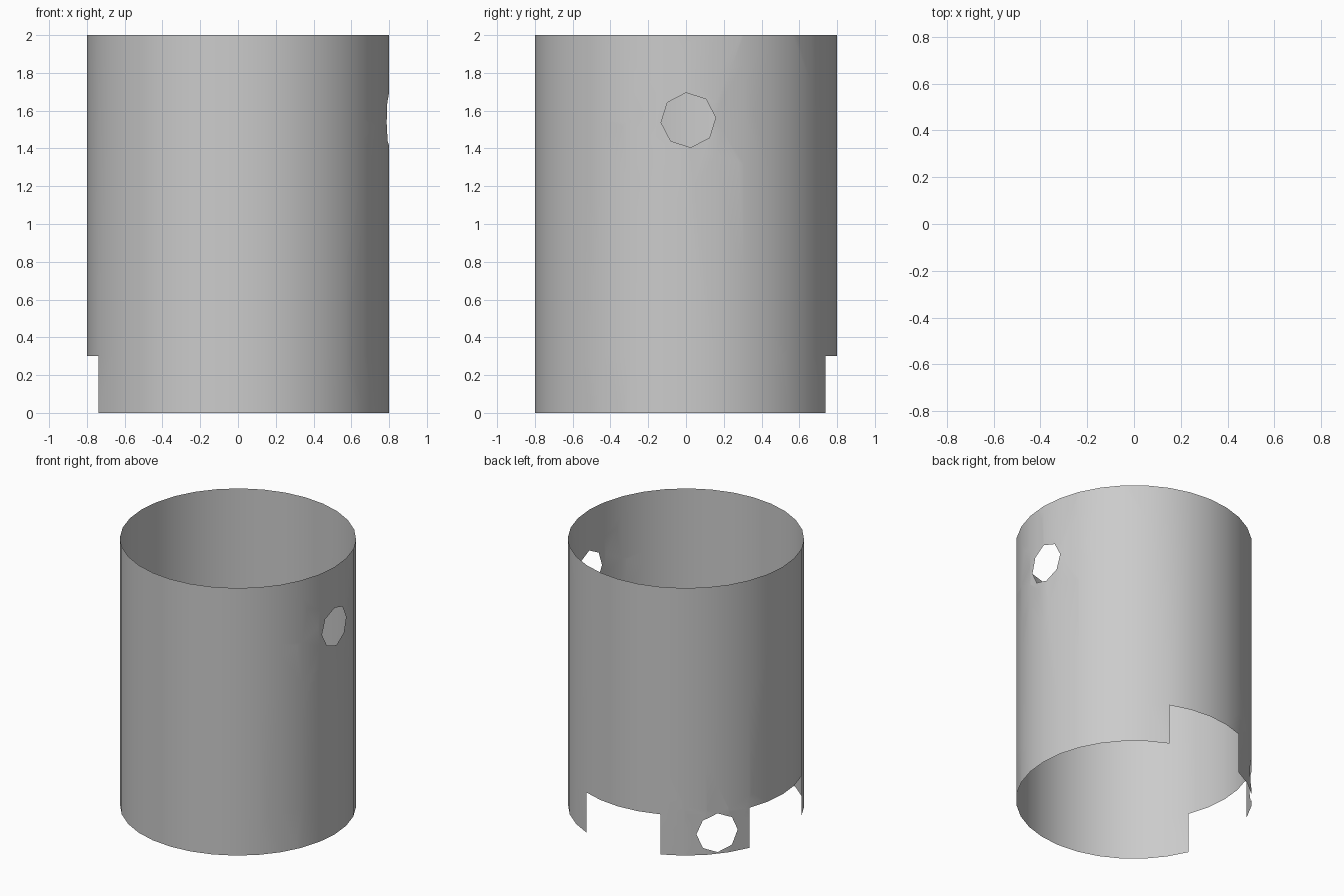
import bpy, bmesh, math
from mathutils import Vector

if "Cube" in bpy.data.objects:
    bpy.data.objects.remove(bpy.data.objects["Cube"])

R, H, N, NOTCH = 0.8, 2.0, 32, 0.3
STEP = 2 * math.pi / N

bm = bmesh.new()

# Open single-skin tube, with two four-segment notches in the bottom edge
levels = [0, NOTCH, H]
rings = [[bm.verts.new((R * math.cos(i * STEP), R * math.sin(i * STEP), z))
          for i in range(N)] for z in levels]
notched = set(range(6, 10)) | set(range(14, 18))
for row in range(2):
    for i in range(N):
        if row == 0 and i in notched:
            continue
        j = (i + 1) % N
        bm.faces.new((rings[row][i], rings[row][j], rings[row + 1][j], rings[row + 1][i]))


def cut_hole(azimuth, side, z, radius, turn):
    """Punch an octagonal hole straight through one side of the wall."""
    a = math.radians(azimuth)
    out = Vector((math.cos(a), math.sin(a), 0))
    u, up = Vector((-out.y, out.x, 0)), Vector((0, 0, 1))
    centre = u * side + up * z
    apothem = radius * math.cos(math.pi / 8)
    planes = []
    for k in range(8):
        t = math.radians(turn + 22.5 + 45 * k)
        n = u * math.cos(t) + up * math.sin(t)
        planes.append((centre + n * apothem, n))

    def nearby():
        return [f for f in bm.faces if f.calc_center_median().dot(out) > 0.6 * R]

    for co, n in planes:
        faces = nearby()
        geom = faces + list({e for f in faces for e in f.edges}) + list({v for f in faces for v in f.verts})
        bmesh.ops.bisect_plane(bm, geom=geom, dist=1e-5, plane_co=co, plane_no=n)
    inside = [f for f in nearby()
              if all((f.calc_center_median() - co).dot(n) < 0 for co, n in planes)]
    bmesh.ops.delete(bm, geom=inside, context='FACES')


# Upper hole on the right, lower hole in the tab
cut_hole(0, 0.0125, 1.55, 0.145, 5)
cut_hole(140.6, 0, 0.156, 0.145, 0)

mesh = bpy.data.meshes.new("tube_wall")
bm.to_mesh(mesh)
bm.free()
tube = bpy.data.objects.new("tube_wall", mesh)
bpy.context.collection.objects.link(tube)
bpy.context.view_layer.objects.active = tube
tube.select_set(True)
bpy.ops.object.shade_smooth_by_angle(angle=math.radians(30))
